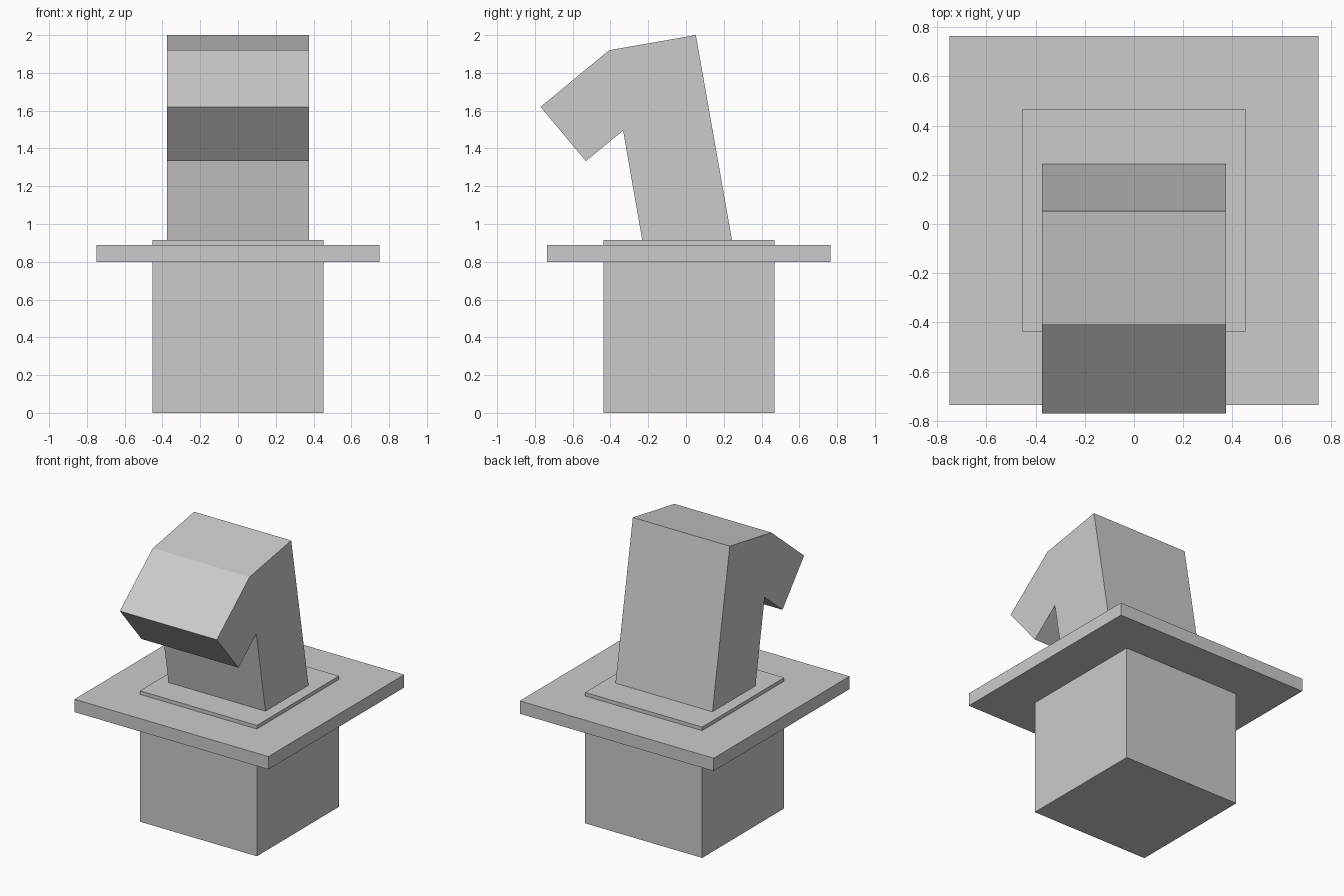
import bpy

if "Cube" in bpy.data.objects:
    bpy.data.objects.remove(bpy.data.objects["Cube"])


def extrude_profile(name, profile, x0, x1):
    """Solid made from a y-z outline swept along x."""
    n = len(profile)
    verts = [(x, y, z) for x in (x0, x1) for y, z in profile]
    faces = [tuple(reversed(range(n))), tuple(range(n, 2 * n))]
    faces += [(i, (i + 1) % n, (i + 1) % n + n, i + n) for i in range(n)]
    mesh = bpy.data.meshes.new(name)
    mesh.from_pydata(verts, [], faces)
    mesh.update()
    obj = bpy.data.objects.new(name, mesh)
    bpy.context.collection.objects.link(obj)
    return obj


def box(name, x, y, z):
    return extrude_profile(
        name, [(y[0], z[0]), (y[1], z[0]), (y[1], z[1]), (y[0], z[1])], *x)


# Square body and the wide mounting plate around it
box("switch_body", (-0.453, 0.453), (-0.438, 0.468), (0, 0.915))
box("mounting_plate", (-0.75, 0.75), (-0.735, 0.765), (0.80, 0.89))

# Tilted lever with a hooked head; its foot sits inside the body
lever = [(-0.209, 0.785), (0.252, 0.866), (0.052, 2.0), (-0.407, 1.92),
         (-0.77, 1.62), (-0.53, 1.333), (-0.333, 1.495)]
extrude_profile("lever", lever, -0.375, 0.375)
